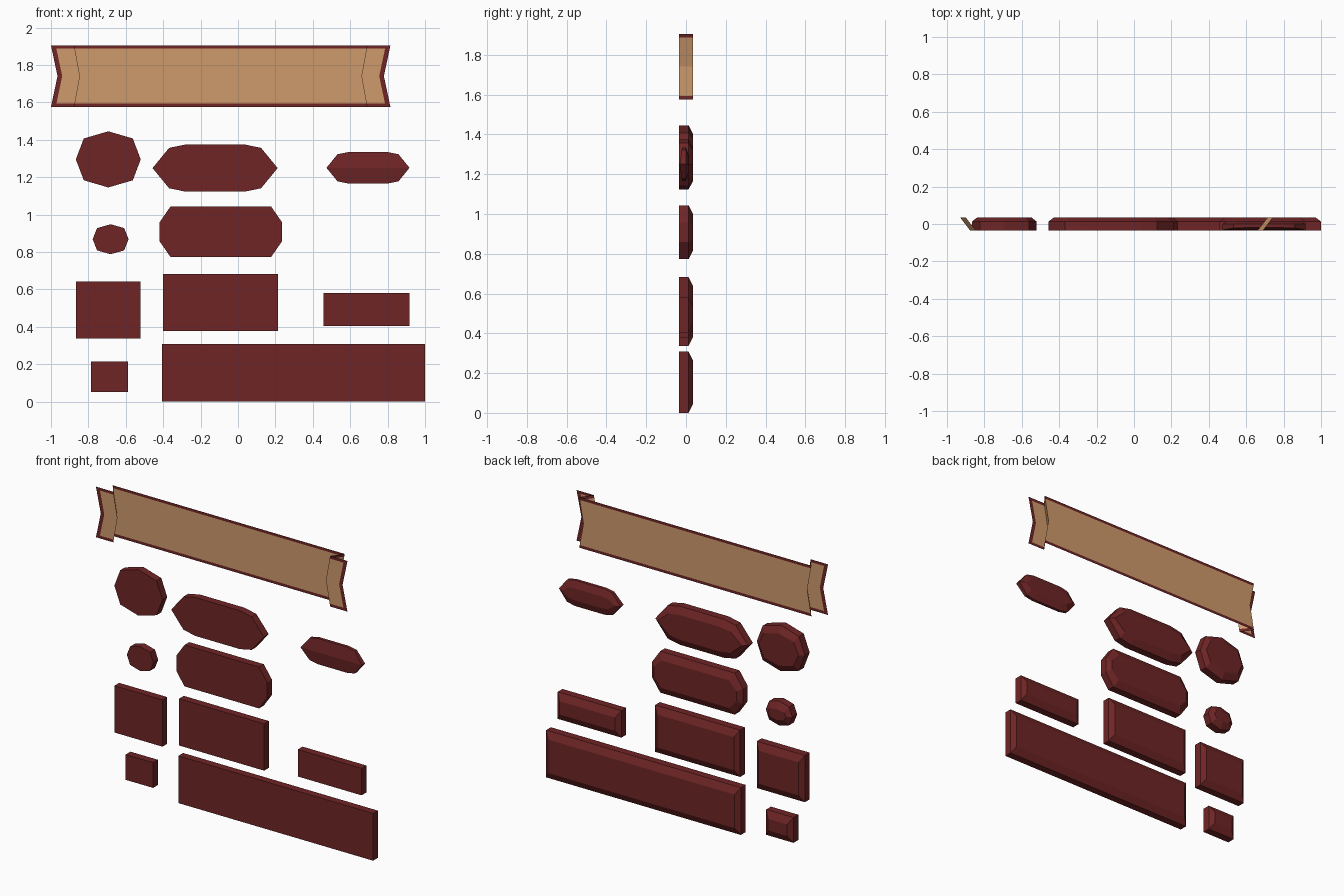
import bpy, bmesh
from math import cos, sin, pi

if "Cube" in bpy.data.objects:
    bpy.data.objects.remove(bpy.data.objects["Cube"])

Y = 0.036          # half depth of the whole set
SHOULDER = 0.013   # where the back chamfer starts


def material(name, rgb):
    m = bpy.data.materials.new(name)
    m.diffuse_color = (*rgb, 1)
    m.use_nodes = True
    m.node_tree.nodes["Principled BSDF"].inputs["Base Color"].default_value = m.diffuse_color
    return m


RED = material("dark_red", (0.162, 0.0185, 0.0194))
TAN = material("tan", (0.624, 0.328, 0.150))


def add_object(name, bm, mats):
    bmesh.ops.recalc_face_normals(bm, faces=bm.faces)
    me = bpy.data.meshes.new(name)
    bm.to_mesh(me)
    bm.free()
    for m in mats:
        me.materials.append(m)
    ob = bpy.data.objects.new(name, me)
    bpy.context.collection.objects.link(ob)
    return ob


def plate(name, x0, x1, z0, z1, outline, front=-Y, shoulder=SHOULDER, back=Y, ridge=0.0):
    """Flat-fronted plate with a chamfered back; outline is in -1..1 units."""
    cx, cz, hx, hz = (x0 + x1) / 2, (z0 + z1) / 2, (x1 - x0) / 2, (z1 - z0) / 2
    bm = bmesh.new()
    rings = []
    for kx, kz, y in ((hx, hz, front), (hx, hz, shoulder), (hx - 0.03, hz - 0.045, back)):
        rings.append([bm.verts.new((cx + u * kx,
                                    y + (ridge * abs(v) if y == front else 0),
                                    cz + v * kz)) for u, v in outline])
    n = len(outline)
    for a, b in zip(rings, rings[1:]):
        for i in range(n):
            j = (i + 1) % n
            bm.faces.new((a[i], a[j], b[j], b[i]))
    bm.faces.new(rings[-1])
    if ridge:   # crease the front along its horizontal middle
        bm.faces.new(rings[0][:n // 2 + 1])
        bm.faces.new(rings[0][n // 2:] + rings[0][:1])
    else:
        bm.faces.new(rings[0])
    return add_object(name, bm, [RED])


def four_way(quarter):
    """Mirror a quarter outline (starting on the right) into all four quadrants."""
    pts = []
    for sx, sz, rev in ((1, 1, 1), (-1, 1, -1), (-1, -1, 1), (1, -1, -1)):
        for u, v in quarter[::rev]:
            p = (sx * u, sz * v)
            if p not in pts:
                pts.append(p)
    return pts


RECT = four_way([(1, 1)])
OCTAGON = four_way([(1, 0), (0.755, 0.745), (0, 1)])
BARREL = four_way([(1, 0.37), (0.82, 1)])
LOZENGE = four_way([(1, 0), (0.735, 0.86), (0.48, 1)])

# Rectangular plates
plate("long_bar", -0.405, 1.0, 0.0, 0.308, RECT)
plate("small_square", -0.785, -0.588, 0.05, 0.215, RECT)
plate("large_square", -0.867, -0.52, 0.337, 0.642, RECT)
plate("wide_button", -0.40, 0.214, 0.377, 0.682, RECT)
plate("thin_button", 0.457, 0.917, 0.404, 0.58, RECT)

# Faceted plates
plate("small_octagon", -0.777, -0.585, 0.788, 0.948, OCTAGON)
plate("large_octagon", -0.867, -0.52, 1.145, 1.445, OCTAGON)
plate("barrel_button", -0.42, 0.236, 0.773, 1.043, BARREL)
plate("lozenge_button", -0.457, 0.212, 1.123, 1.374, LOZENGE)
plate("thin_lozenge", 0.473, 0.917, 1.166, 1.334, LOZENGE,
      front=-0.032, shoulder=0.0, back=0.016, ridge=0.012)

# Folded ribbon: forked tails in front, diagonal folds, main strip behind
CX, MID, HALF = -0.0925, 1.74, 0.165
side = [(0.9075, 0.8725, -Y), (0.8825, 0.8475, -Y), (0.7825, 0.7525, -Y), (0.8375, 0.8075, Y)]
columns = [(-a, -b, y) for a, b, y in side] + side[::-1]
rows = [-HALF, -HALF + 0.018, 0, HALF - 0.018, HALF]
bm = bmesh.new()
grid = []
for top, mid, y in columns:
    grid.append([bm.verts.new((CX + mid + (top - mid) * abs(r) / HALF, y, MID + r)) for r in rows])
last = len(columns) - 2
for c in range(last + 1):
    for r in range(4):
        f = bm.faces.new((grid[c][r], grid[c + 1][r], grid[c + 1][r + 1], grid[c][r + 1]))
        f.material_index = 0 if r in (0, 3) or c in (0, last) else 1
add_object("ribbon_banner", bm, [RED, TAN])
